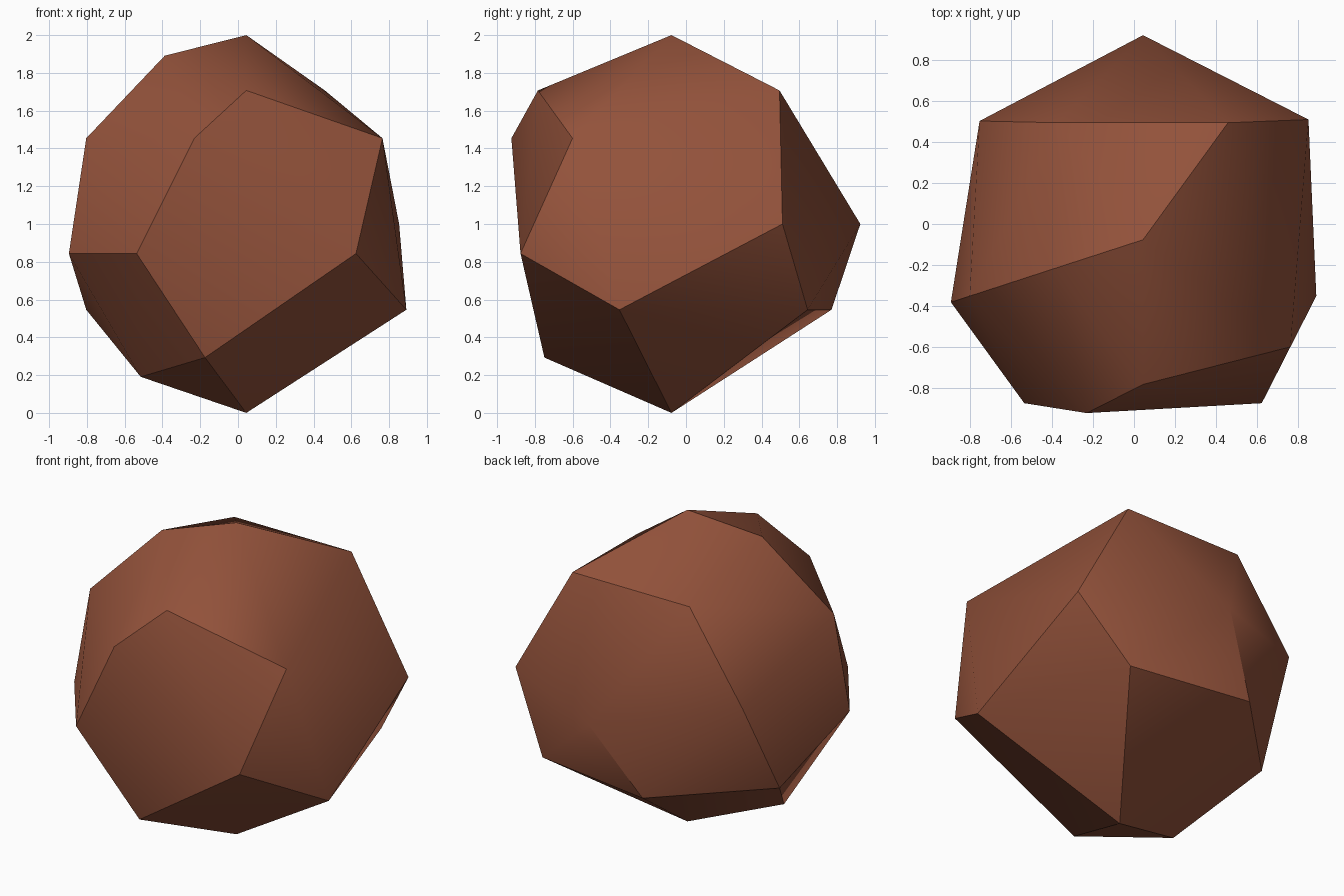
import bpy, bmesh
from math import sin, cos, radians

if "Cube" in bpy.data.objects:
    bpy.data.objects.remove(bpy.data.objects["Cube"])

# Corners of the faceted ball: latitude -> longitudes, in degrees
CORNERS = {
    90: [0],
    63: [198],
    45: [54, 126, 270],
    27: [198, 252, 324],
    9: [144],
    0: [36, 90],
    -9: [198, 234, 306],
    -27: [54, 108, 162, 342],
    -45: [252],
    -54: [198],
    -90: [0],
}
CENTRE = (0.044, -0.077, 1.0)


def on_ball(lat, lon):
    lat, lon = radians(lat), radians(lon)
    return (CENTRE[0] + cos(lat) * cos(lon),
            CENTRE[1] + cos(lat) * sin(lon),
            CENTRE[2] + sin(lat))


# Skin the corners with a tight triangulated hull
bm = bmesh.new()
for lat, lons in CORNERS.items():
    for lon in lons:
        bm.verts.new(on_ball(lat, lon))
bmesh.ops.convex_hull(bm, input=bm.verts[:])
bmesh.ops.recalc_face_normals(bm, faces=bm.faces[:])
mesh = bpy.data.meshes.new("boulder")
bm.to_mesh(mesh)
bm.free()

# Single reddish brown colour
brown = bpy.data.materials.new("reddish brown")
brown.diffuse_color = (0.29, 0.084, 0.043, 1)
brown.use_nodes = True
brown.node_tree.nodes["Principled BSDF"].inputs["Base Color"].default_value = brown.diffuse_color
mesh.materials.append(brown)

boulder = bpy.data.objects.new("boulder", mesh)
bpy.context.collection.objects.link(boulder)

# Shallow edges blend, steep edges stay crisp
bpy.context.view_layer.objects.active = boulder
boulder.select_set(True)
bpy.ops.object.shade_smooth_by_angle(angle=radians(30))
